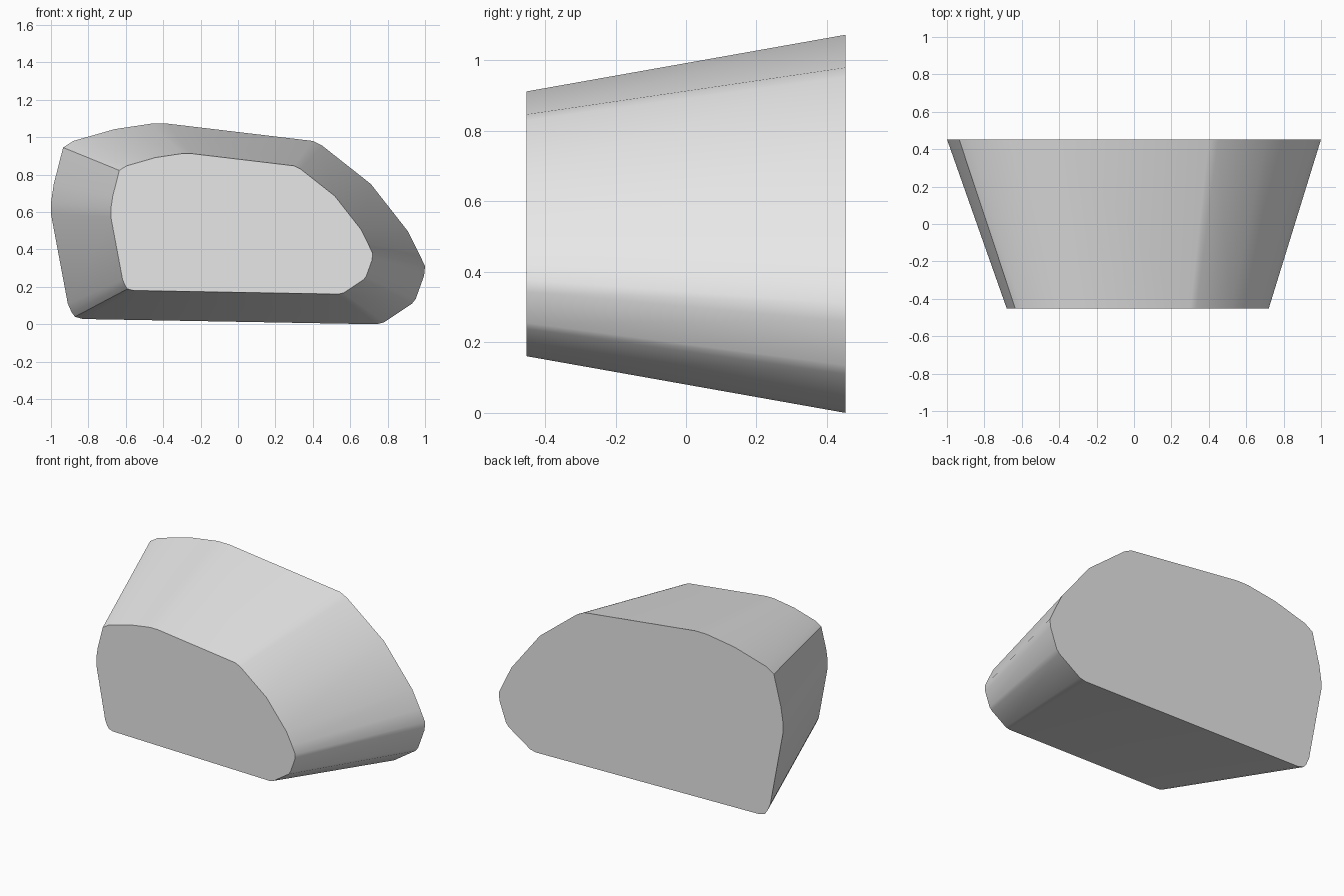
import bpy
import bmesh
import math

if "Cube" in bpy.data.objects:
    bpy.data.objects.remove(bpy.data.objects["Cube"])

# Outline of the wide back end (x, z), clockwise from the upper left
OUTLINE = [
    (-0.935, 0.945), (-0.88, 0.98), (-0.66, 1.043), (-0.46, 1.073), (-0.38, 1.073),
    (0.40, 0.98), (0.45, 0.955), (0.71, 0.75), (0.91, 0.495), (0.965, 0.385),
    (1.0, 0.31), (0.995, 0.26), (0.95, 0.135), (0.93, 0.11), (0.78, 0.01),
    (0.74, 0.0), (-0.83, 0.028), (-0.872, 0.04), (-0.89, 0.065), (-0.91, 0.11),
    (-1.0, 0.59), (-1.0, 0.65), (-0.985, 0.75),
]
HALF_DEPTH = 0.453
TAPER = 0.7               # front end size relative to the back end
SHIFT = (0.02, 0.161)     # keeps the front end centred on the back end

grey = bpy.data.materials.new("light grey")
grey.diffuse_color = (0.8, 0.8, 0.8, 1)
grey.use_nodes = True
grey.node_tree.nodes["Principled BSDF"].inputs["Base Color"].default_value = grey.diffuse_color

# Tapered block: loft between the two ends
bm = bmesh.new()
back = [bm.verts.new((x, HALF_DEPTH, z)) for x, z in OUTLINE]
front = [bm.verts.new((x * TAPER + SHIFT[0], -HALF_DEPTH, z * TAPER + SHIFT[1]))
         for x, z in OUTLINE]
bm.faces.new(back)
bm.faces.new(front)
n = len(OUTLINE)
for i in range(n):
    j = (i + 1) % n
    bm.faces.new((back[i], back[j], front[j], front[i]))
bmesh.ops.recalc_face_normals(bm, faces=bm.faces)

mesh = bpy.data.meshes.new("tapered_block")
bm.to_mesh(mesh)
bm.free()
mesh.materials.append(grey)
block = bpy.data.objects.new("tapered_block", mesh)
bpy.context.collection.objects.link(block)

# Smooth sides, crisp rims
bpy.context.view_layer.objects.active = block
block.select_set(True)
bpy.ops.object.shade_smooth_by_angle(angle=math.radians(30))
